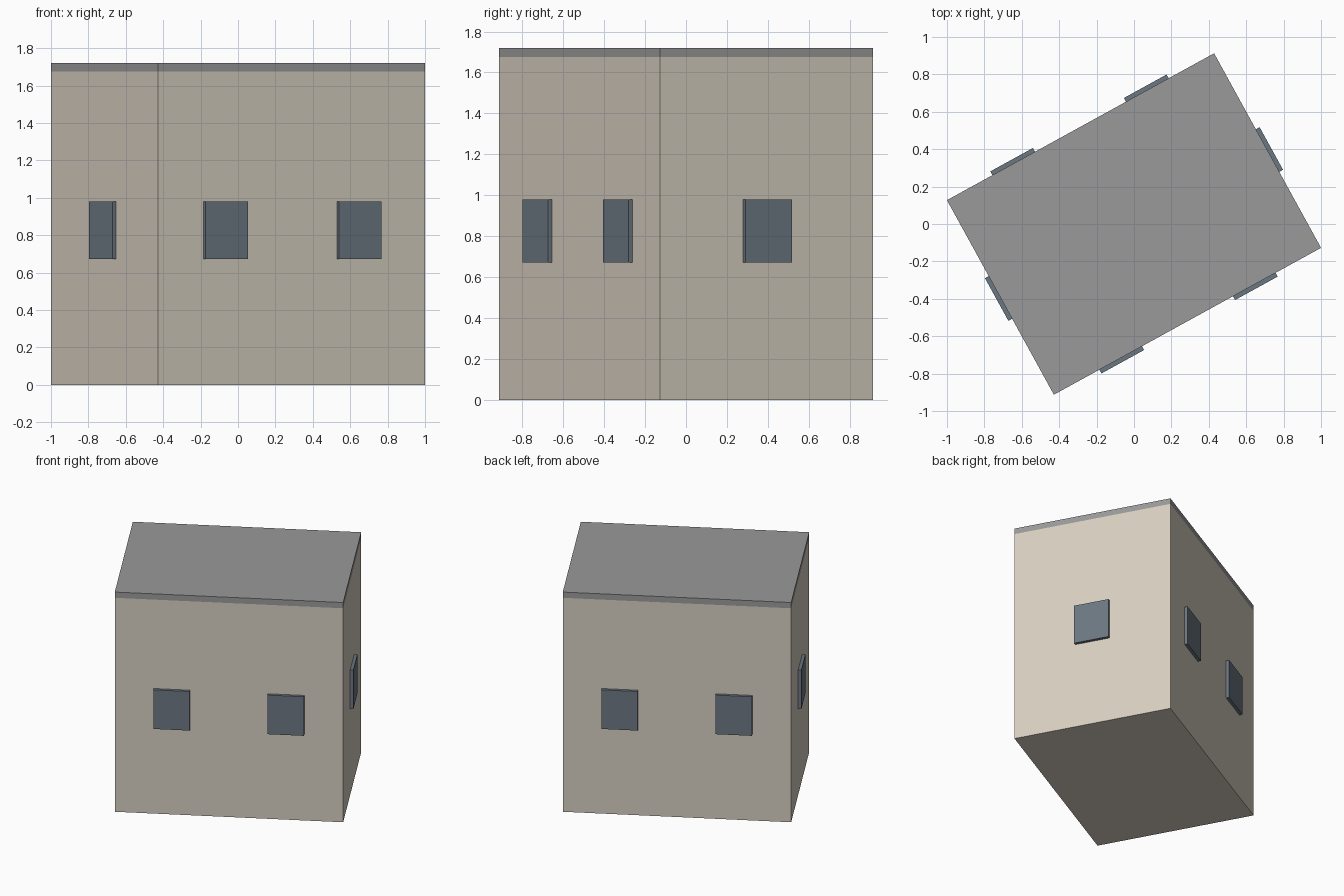
import bpy, math
from mathutils import Matrix

if "Cube" in bpy.data.objects:
    bpy.data.objects.remove(bpy.data.objects["Cube"])

L, W, H = 1.63, 1.187, 1.72        # footprint length, width, total height
ROOF = 0.045                       # roof slab thickness
TURN = Matrix.Rotation(math.radians(28.8), 4, 'Z')


def material(name, rgb):
    m = bpy.data.materials.new(name)
    m.diffuse_color = (*rgb, 1)
    m.use_nodes = True
    m.node_tree.nodes["Principled BSDF"].inputs["Base Color"].default_value = m.diffuse_color
    return m


wall_mat = material("warm_beige", (0.672, 0.617, 0.527))
roof_mat = material("roof_grey", (0.319, 0.319, 0.326))
glass_mat = material("window_blue_grey", (0.147, 0.184, 0.223))


def box(name, size, centre, mat):
    """Box in the building's own axes, then turned about z."""
    bpy.ops.mesh.primitive_cube_add(size=1)
    ob = bpy.context.object
    ob.name = name
    ob.data.transform(TURN @ Matrix.Translation(centre) @ Matrix.Diagonal((*size, 1)))
    ob.data.materials.append(mat)
    return ob


# Main block and flat roof slab
box("walls", (L, W, H - ROOF), (0, 0, (H - ROOF) / 2), wall_mat)
box("roof", (L, W, ROOF), (0, 0, H - ROOF / 2), roof_mat)

# Windows: two on each long wall, one on each short wall
WIN_W, WIN_H, WIN_Z, OUT = 0.26, 0.306, 0.826, 0.023
for side, s in (("front", -1), ("back", 1)):
    for label, u in (("left", -L / 4), ("right", L / 4)):
        box(f"{side}_window_{label}", (WIN_W, 2 * OUT, WIN_H), (u, s * W / 2, WIN_Z), glass_mat)
for side, s in (("left", -1), ("right", 1)):
    box(f"{side}_window", (2 * OUT, WIN_W, WIN_H), (s * L / 2, 0, WIN_Z), glass_mat)
